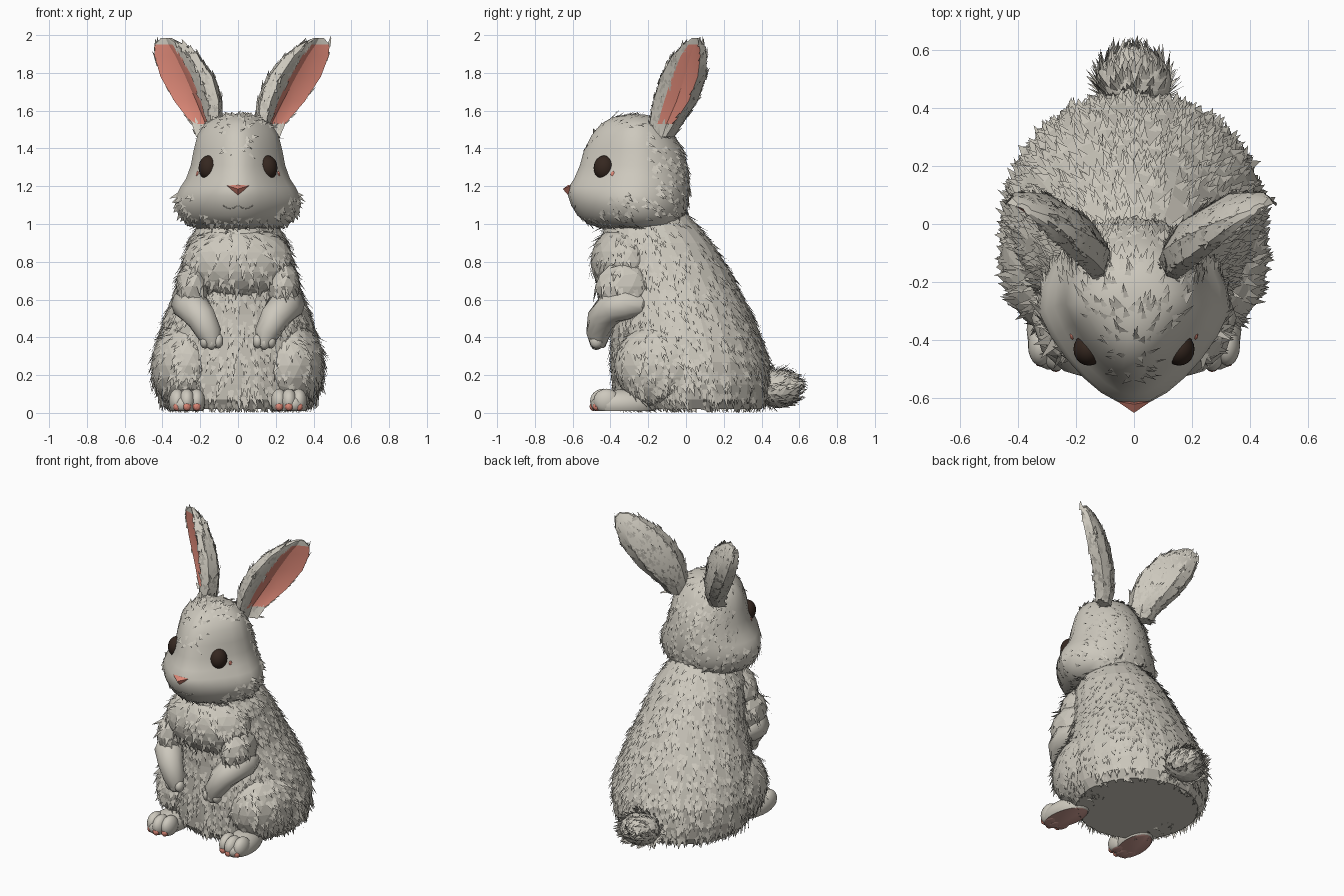
import bpy, bmesh, math, random
from mathutils import Vector, Matrix
from mathutils.bvhtree import BVHTree

if "Cube" in bpy.data.objects:
    bpy.data.objects.remove(bpy.data.objects["Cube"])

random.seed(4)


def material(name, rgb):
    m = bpy.data.materials.new(name)
    m.diffuse_color = (*rgb, 1)
    m.use_nodes = True
    m.node_tree.nodes["Principled BSDF"].inputs["Base Color"].default_value = m.diffuse_color
    return m


FUR = material("cream grey fur", (0.61, 0.58, 0.51))
PINK = material("soft pink", (0.70, 0.24, 0.18))
PAD = material("dusty pink pad", (0.55, 0.30, 0.26))
DARK = material("dark brown", (0.035, 0.02, 0.014))


def finish(name, bm, mats, smooth=None, recalc=True):
    if recalc:
        bmesh.ops.recalc_face_normals(bm, faces=bm.faces)
    me = bpy.data.meshes.new(name)
    bm.to_mesh(me)
    bm.free()
    for m in mats:
        me.materials.append(m)
    ob = bpy.data.objects.new(name, me)
    bpy.context.collection.objects.link(ob)
    if smooth:
        bpy.ops.object.select_all(action='DESELECT')
        ob.select_set(True)
        bpy.context.view_layer.objects.active = ob
        bpy.ops.object.shade_smooth_by_angle(angle=math.radians(smooth))
    return ob


def loft(name, rings, mats=(FUR,), smooth=None, strip_mat=None):
    """Skin closed rings of points; strip_mat(ring, side) picks a material."""
    bm = bmesh.new()
    vs = [[bm.verts.new(p) for p in r] for r in rings]
    n = len(rings[0])
    for i in range(len(vs) - 1):
        for j in range(n):
            k = (j + 1) % n
            f = bm.faces.new((vs[i][j], vs[i][k], vs[i + 1][k], vs[i + 1][j]))
            if strip_mat:
                f.material_index = strip_mat(i, j)
    bm.faces.new(vs[0])
    bm.faces.new(vs[-1])
    return finish(name, bm, mats, smooth)


def stack(rows, taper=0.0, n=24):
    """Horizontal oval rings from (z, half width, front y, back y)."""
    rings = []
    for z, w, yf, yb in rows:
        c, d = (yf + yb) / 2, (yb - yf) / 2
        angles = [2 * math.pi * i / n for i in range(n)]
        rings.append([(w * math.sin(a) * (1 - taper * max(0, math.cos(a))), c - d * math.cos(a), z)
                      for a in angles])
    return rings


def ball(name, centre, radii, mats=(FUR,), detail=3, floor=None, rot=0.0, smooth=None):
    bm = bmesh.new()
    mat = Matrix.Translation(centre) @ Matrix.Rotation(rot, 4, 'Z') @ Matrix.Diagonal((*radii, 1))
    bmesh.ops.create_icosphere(bm, subdivisions=detail, radius=1, matrix=mat)
    if floor is not None:
        geom = bm.verts[:] + bm.edges[:] + bm.faces[:]
        cut = bmesh.ops.bisect_plane(bm, geom=geom, plane_co=(0, 0, floor), plane_no=(0, 0, -1), clear_outer=True)
        rim = [e for e in cut["geom_cut"] if isinstance(e, bmesh.types.BMEdge)]
        for f in bmesh.ops.edgeloop_fill(bm, edges=rim)["faces"]:
            f.material_index = len(mats) - 1
    return finish(name, bm, mats, smooth)


def limb(name, path, radii, n=10):
    pts = [Vector(p) for p in path]
    rings = []
    for i, p in enumerate(pts):
        d = (pts[min(i + 1, len(pts) - 1)] - pts[max(i - 1, 0)]).normalized()
        q = d.to_track_quat('Z', 'Y')
        rings.append([p + q @ Vector((radii[i] * math.cos(t), radii[i] * math.sin(t), 0))
                      for t in (2 * math.pi * j / n for j in range(n))])
    return loft(name, rings, smooth=40)


def tufts(ob, count, flow, keep=lambda p: True, length=(0.05, 0.085), lift=0.24):
    """Scatter flat blades of fur, rooted in the skin, that lie along the flow."""
    me = ob.data
    me.calc_loop_triangles()
    tris = [t for t in me.loop_triangles if me.polygons[t.polygon_index].material_index == 0]
    bm = bmesh.new()
    for t in random.choices(tris, weights=[t.area for t in tris], k=count):
        a, b, c = (me.vertices[i].co for i in t.vertices)
        u, v = random.random(), random.random()
        if u + v > 1:
            u, v = 1 - u, 1 - v
        p = a + (b - a) * u + (c - a) * v
        n = t.normal
        if n.z < -0.9 and p.z < 0.05 or not keep(p):
            continue
        d = Vector(flow(p)) + Vector([random.uniform(-0.3, 0.3) for _ in range(3)])
        d = d - n * d.dot(n)
        if d.length < 0.05:
            continue
        d.normalize()
        side = n.cross(d)
        w = random.uniform(0.010, 0.019)
        tip = p + (d + n * random.uniform(0.5, 1.3) * lift) * random.uniform(*length)
        tip.z = max(tip.z, 0.0)
        root = p - n * 0.003
        # Counter-clockwise seen from outside the skin
        bm.faces.new([bm.verts.new(q) for q in (root + side * w, root - side * w, tip)])
        f = bm.faces[-1] if bm.faces.ensure_lookup_table() is None else None
        f.normal_update()
        if f.normal.dot(n) < 0:
            f.normal_flip()
    finish(ob.name + "_fur", bm, (FUR,), recalc=False)


def down(p):
    return (p.x * 0.6, 0.25, -1)


# Body and chest
body = loft("body", stack([
    (0.02, .38, -.34, .40), (0.07, .42, -.38, .44), (0.15, .445, -.39, .45), (0.27, .45, -.40, .445),
    (0.40, .425, -.40, .40), (0.52, .385, -.40, .35), (0.65, .335, -.41, .285), (0.78, .30, -.43, .215),
    (0.90, .265, -.45, .14), (0.99, .215, -.43, .065), (1.06, .15, -.35, .00)]))
tufts(body, 2800, down)
chest = ball("chest", (0, -.315, .80), (.29, .19, .20))
tufts(chest, 380, down, lambda p: p.y < -.3)

# Tail
tail = ball("tail", (0, .49, .125), (.13, .115, .10))
tufts(tail, 360, lambda p: (p.x, 1, .3), length=(.04, .07), lift=.5)

# Head
head = loft("head", stack([
    (0.975, .20, -.44, -.10), (1.00, .27, -.52, -.03), (1.045, .315, -.575, .00), (1.10, .333, -.608, .012),
    (1.15, .328, -.625, .018), (1.195, .305, -.622, .02), (1.24, .275, -.592, .018), (1.31, .25, -.562, .008),
    (1.39, .235, -.54, -.015), (1.47, .215, -.50, -.06), (1.53, .175, -.45, -.10), (1.565, .115, -.39, -.16),
    (1.58, .05, -.32, -.22)], taper=.35), smooth=30)


def head_fur(p):
    bare = p.y < -.22 and 1.16 < p.z < 1.52 and abs(p.x) > .07
    muzzle = p.y < -.47 and 1.05 < p.z < 1.38
    return not bare and not muzzle


tufts(head, 900, lambda p: (p.x * .8, .9, -.6), head_fur, (.035, .065), .22)

# Nose: a small wedge
bm = bmesh.new()
front = [(-.058, -.612, 1.203), (0, -.622, 1.208), (.058, -.612, 1.203), (0, -.622, 1.15)]
tip = bm.verts.new((0, -.652, 1.185))
vs = [bm.verts.new(p) for p in front]
for i in range(4):
    bm.faces.new((vs[i], vs[(i + 1) % 4], tip))
bm.faces.new(vs)
finish("nose", bm, (PINK,))

# Mouth: thin line lying on the muzzle
hb = bmesh.new()
hb.from_mesh(head.data)
tree = BVHTree.FromBMesh(hb)
hb.free()
cu = bpy.data.curves.new("mouth", 'CURVE')
cu.dimensions = '3D'
cu.bevel_depth = .003
cu.bevel_resolution = 0
sp = cu.splines.new('POLY')
line = [(-.08, 1.10), (-.05, 1.082), (-.025, 1.085), (0, 1.098), (.025, 1.085), (.05, 1.082), (.08, 1.10)]
sp.points.add(len(line) - 1)
for pt, (x, z) in zip(sp.points, line):
    hit = tree.ray_cast(Vector((x, -2, z)), Vector((0, 1, 0)))[0]
    pt.co = (*hit, 1)
cu.materials.append(FUR)
bpy.context.collection.objects.link(bpy.data.objects.new("mouth", cu))

# Ears: oval rows (z, centre x, centre y, half span x, half span y, thickness)
EAR = [(1.46, .16, -.13, .05, .04, .045), (1.53, .165, -.11, .066, .066, .055), (1.65, .21, -.06, .112, .10, .065),
       (1.78, .265, -.018, .132, .105, .062), (1.89, .32, .015, .112, .08, .048),
       (1.95, .36, .038, .075, .045, .03), (1.985, .38, .05, .025, .015, .012)]
# Cross-section runs round the back, up the outer wall, then across the hollow front
CUP = [(-1, .1), (-.8, -.95), (-.1, -1.45), (.6, -1.2), (.95, -.5), (.97, .45),
       (.55, .1), (.1, 0), (-.3, .5), (-.75, .75)]

for s, side in ((-1, "left"), (1, "right")):
    rings = []
    for z, x, y, hx, hy, t in EAR:
        x += max(0, s) * .04 * (z - 1.46) / .45
        rings.append([(s * (x + u * hx + v * t * .62), y + u * hy - v * t * .78, z) for u, v in CUP])
    ear = loft(side + "_ear", rings, (FUR, PINK), smooth=30,
               strip_mat=lambda i, j: int(0 < i < 5 and j in (5, 6, 7)))
    tufts(ear, 420, lambda p: (s * .4, .25, .85), lambda p: p.z < 1.95, (.03, .06), .13)

    # Eye with a pink outer corner
    ball(side + "_eye", (s * .156, -.432, 1.297), (.053, .057, .066), (DARK,), 3, smooth=60)
    ball(side + "_eye_corner", (s * .212, -.385, 1.262), (.01, .014, .018), (PINK,), 2)

    # Haunch
    haunch = ball(side + "_haunch", (s * .27, -.11, .25), (.19, .27, .235), floor=.022)
    tufts(haunch, 460, down, lambda p: p.x * s > .2)

    # Shoulder, foreleg and paw
    shoulder = ball(side + "_shoulder", (s * .24, -.33, .67), (.09, .15, .13), detail=2)
    tufts(shoulder, 110, down)
    limb(side + "_foreleg", [(s * .27, -.22, .57), (s * .27, -.31, .575), (s * .24, -.395, .56),
                             (s * .192, -.445, .50), (s * .152, -.465, .42), (s * .135, -.465, .35)],
         [.05, .085, .09, .08, .066, .038])
    for k in (-1, 0, 1):
        ball(f"{side}_finger_{k + 2}", (s * .14 + k * .036, -.475, .372 + abs(k) * .008),
             (.027, .036, .04), detail=2, smooth=60)

    # Hind foot with toes and claws
    ball(side + "_foot", (s * .272, -.325, .045), (.096, .18, .08), (FUR, PAD), 3, .01, s * .15, 50)
    for k in (-1, 0, 1):
        x, y = s * .27 + k * .052, -.42 - .018 * (k == 0)
        ball(f"{side}_toe_{k + 2}", (x, y, .062), (.044, .07, .066), (FUR, PAD), 3, .01, smooth=50)
        ball(f"{side}_claw_{k + 2}", (x, y - .053, .034), (.022, .02, .024), (PINK,), 2, .01)
